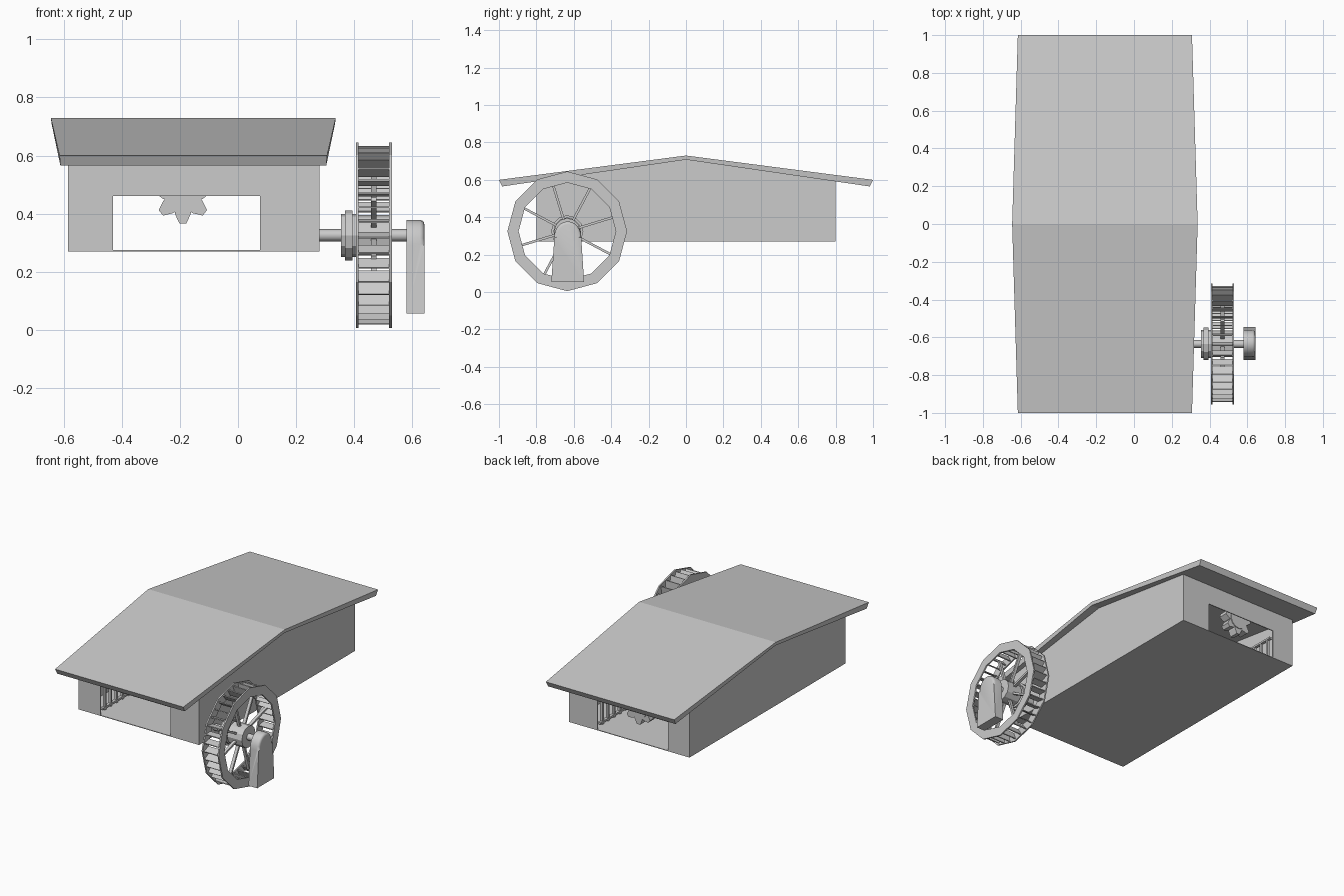
import bpy, bmesh, math
from mathutils import Vector, Matrix

if "Cube" in bpy.data.objects:
    bpy.data.objects.remove(bpy.data.objects["Cube"])

grey = bpy.data.materials.new("plain_grey")
grey.diffuse_color = (0.6, 0.6, 0.6, 1)
grey.use_nodes = True
grey.node_tree.nodes["Principled BSDF"].inputs["Base Color"].default_value = grey.diffuse_color

WY, WZ = -0.635, 0.325   # wheel centre


def finish(name, bm, smooth=False):
    bmesh.ops.recalc_face_normals(bm, faces=bm.faces)
    me = bpy.data.meshes.new(name)
    bm.to_mesh(me)
    bm.free()
    ob = bpy.data.objects.new(name, me)
    bpy.context.collection.objects.link(ob)
    me.materials.append(grey)
    if smooth:
        bpy.context.view_layer.objects.active = ob
        ob.select_set(True)
        bpy.ops.object.shade_smooth_by_angle(angle=math.radians(40))
        ob.select_set(False)
    return ob


def extrude(bm, points, offset):
    """Close a flat outline into a solid by moving it along offset."""
    face = bm.faces.new([bm.verts.new(p) for p in points])
    ret = bmesh.ops.extrude_face_region(bm, geom=[face], use_keep_orig=True)
    moved = [v for v in ret["geom"] if isinstance(v, bmesh.types.BMVert)]
    bmesh.ops.translate(bm, verts=moved, vec=offset)


def box(bm, centre, size, rot=Matrix()):
    m = Matrix.Translation(centre) @ rot @ Matrix.Diagonal((*size, 1))
    bmesh.ops.create_cube(bm, size=1, matrix=m)


def ring(bm, x0, x1, r_in, r_out, n):
    """Square-section ring around the wheel axis."""
    loops = []
    for x, r in ((x0, r_in), (x0, r_out), (x1, r_out), (x1, r_in)):
        loops.append([bm.verts.new((x, WY + r * math.sin(math.tau * i / n),
                                    WZ - r * math.cos(math.tau * i / n))) for i in range(n)])
    for a in range(4):
        p, q = loops[a], loops[(a + 1) % 4]
        for i in range(n):
            j = (i + 1) % n
            bm.faces.new((p[i], p[j], q[j], q[i]))


def rod(bm, x0, x1, r, n):
    m = Matrix.Translation(((x0 + x1) / 2, WY, WZ)) @ Matrix.Rotation(math.pi / 2, 4, 'Y')
    bmesh.ops.create_cone(bm, cap_ends=True, segments=n, radius1=r, radius2=r,
                          depth=x1 - x0, matrix=m)


# End walls with a wide doorway
bm = bmesh.new()
for s in (-1, 1):
    outline = [(-.585, .27), (-.43, .27), (-.43, .46), (.075, .46),
               (.075, .27), (.28, .27), (.28, .612), (-.585, .612)]
    extrude(bm, [(x, s * .8, z) for x, z in outline], (0, -s * .006, 0))
finish("end_walls", bm)

# Gabled side walls
bm = bmesh.new()
for x, t in ((-.585, .006), (.28, -.006)):
    outline = [(-.8, .27), (.8, .27), (.8, .612), (0, .715), (-.8, .612)]
    extrude(bm, [(x, y, z) for y, z in outline], (t, 0, 0))
finish("side_walls", bm)

# Floor
bm = bmesh.new()
box(bm, (-.1525, 0, .272), (.865, 1.6, .004))
finish("floor", bm)

# Roof, wider at the ridge than at the eaves
bm = bmesh.new()
sections = []
for y, zt, zb, xa, xb in ((-1, .60, .565, -.615, .307), (0, .73, .708, -.645, .337),
                          (1, .60, .565, -.615, .307)):
    yb = y * .982
    sections.append([bm.verts.new(p) for p in ((xa, y, zt), (xb, y, zt),
                                               (xb - .003, yb, zb), (xa + .003, yb, zb))])
for a, b in zip(sections, sections[1:]):
    for i in range(4):
        j = (i + 1) % 4
        bm.faces.new((a[i], a[j], b[j], b[i]))
bm.faces.new(sections[0])
bm.faces.new(sections[-1])
finish("roof", bm)

# Water wheel rims
bm = bmesh.new()
ring(bm, .407, .416, .26, .32, 12)
ring(bm, .521, .53, .26, .32, 12)
finish("wheel_rims", bm)

# Paddles between the rims
bm = bmesh.new()
for i in range(36):
    a = math.tau * i / 36
    rot = Matrix.Rotation(a, 4, 'X') @ Matrix.Rotation(.35, 4, 'X')
    centre = Vector((.4685, WY - .283 * math.sin(a), WZ + .283 * math.cos(a)))
    box(bm, centre, (.106, .006, .05), rot)
finish("wheel_paddles", bm)

# Spokes
bm = bmesh.new()
for i in range(8):
    a = math.radians(17 + 45 * i)
    rot = Matrix.Rotation(a, 4, 'X')
    box(bm, (.468, WY + .165 * math.cos(a), WZ + .165 * math.sin(a)), (.02, .2, .013), rot)
finish("wheel_spokes", bm)

# Axle and stepped hub
bm = bmesh.new()
rod(bm, .1, .6, .021, 12)
finish("axle", bm, True)
bm = bmesh.new()
rod(bm, .355, .407, .074, 12)
rod(bm, .368, .394, .086, 12)
rod(bm, .416, .521, .07, 12)
finish("hub", bm)

# Round-topped bearing post
bm = bmesh.new()
outline = [(-.72, .055), (-.545, .055), (-.56, .29)]
outline += [(-.632 + .072 * math.cos(math.pi * i / 12), .295 + .083 * math.sin(math.pi * i / 12))
            for i in range(13)]
outline += [(-.704, .29)]
extrude(bm, [(.58, y, z) for y, z in outline], (.062, 0, 0))
rim = [e for e in bm.edges if all(v.co.x > .63 and v.co.z > .06 for v in e.verts)]
bmesh.ops.bevel(bm, geom=rim, offset=.015, segments=3, affect='EDGES', profile=.5)
finish("bearing_post", bm, True)

# Star gear hanging inside the back doorway
bm = bmesh.new()
GX, GZ = -.19, .463
for i in range(7):
    a = math.tau * i / 7 - math.pi / 2
    u, v = Vector((math.cos(a), 0, math.sin(a))), Vector((-math.sin(a), 0, math.cos(a)))
    c = Vector((GX, .70, GZ))
    pts = [c + u * r + v * w for r, w in ((.03, -.03), (.065, -.027), (.097, -.012),
                                          (.097, .012), (.065, .027), (.03, .03))]
    extrude(bm, pts, (0, .06, 0))
m = Matrix.Translation((GX, .73, GZ)) @ Matrix.Rotation(math.pi / 2, 4, 'X')
bmesh.ops.create_cone(bm, cap_ends=True, segments=14, radius1=.06, radius2=.06, depth=.07, matrix=m)
finish("star_gear", bm)

# Slatted racks along the inner sides
bm = bmesh.new()
for x in (-.455, .1):
    for z in (.29, .44):
        box(bm, (x, 0, z), (.02, 1.5, .012))
    for i in range(25):
        box(bm, (x, -.72 + .06 * i, .36), (.016, .014, .17))
finish("inner_racks", bm)
